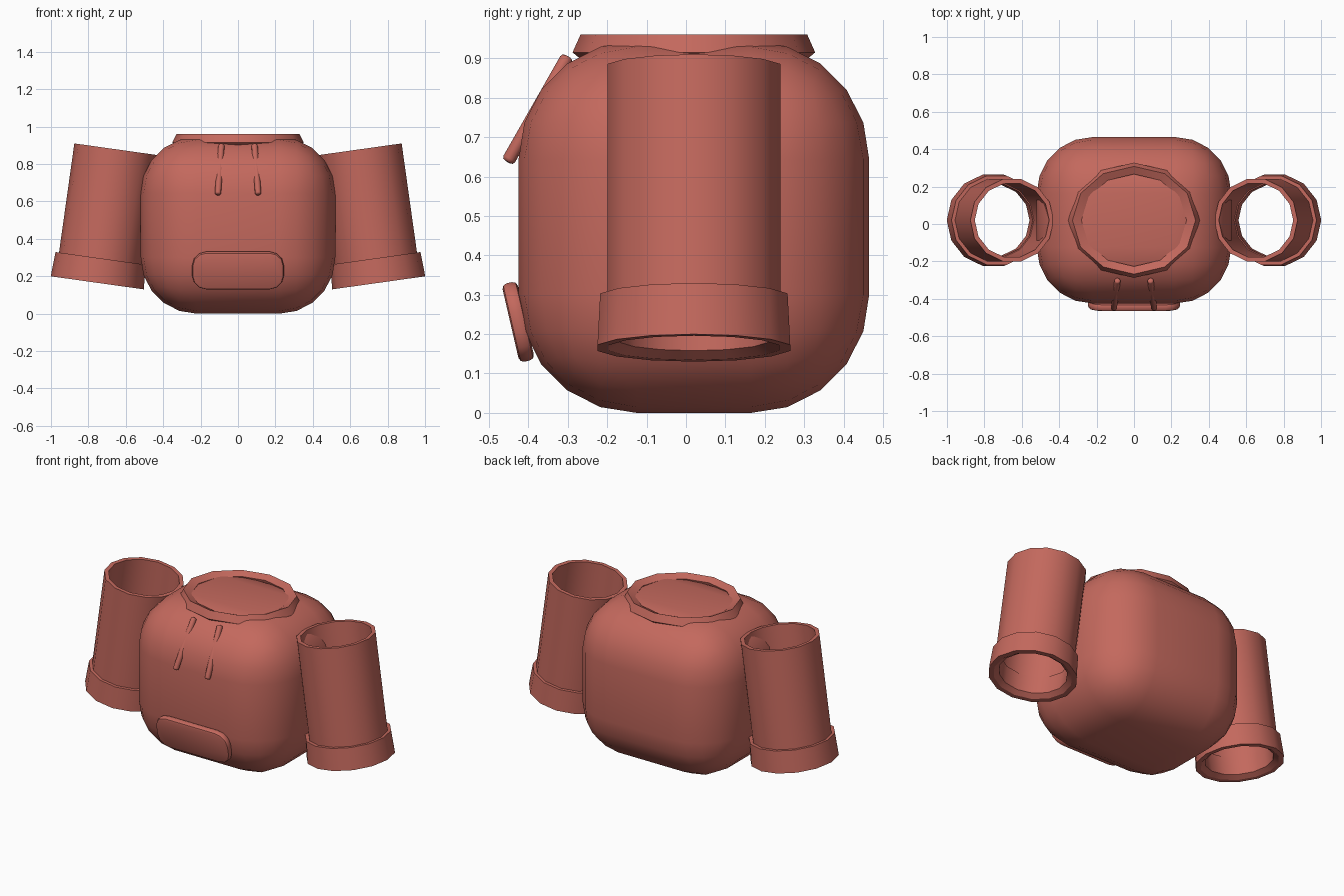
import bpy, bmesh, math
from mathutils import Vector, Matrix

if "Cube" in bpy.data.objects:
    bpy.data.objects.remove(bpy.data.objects["Cube"])

fabric = bpy.data.materials.new("red_fabric")
fabric.diffuse_color = (0.55, 0.14, 0.11, 1)
fabric.use_nodes = True
fabric.node_tree.nodes["Principled BSDF"].inputs["Base Color"].default_value = fabric.diffuse_color


def finish(name, bm, matrix=Matrix(), angle=35):
    bm.transform(matrix)
    bmesh.ops.recalc_face_normals(bm, faces=bm.faces)
    mesh = bpy.data.meshes.new(name)
    bm.to_mesh(mesh)
    bm.free()
    ob = bpy.data.objects.new(name, mesh)
    bpy.context.collection.objects.link(ob)
    mesh.materials.append(fabric)
    bpy.ops.object.select_all(action='DESELECT')
    ob.select_set(True)
    bpy.context.view_layer.objects.active = ob
    bpy.ops.object.shade_smooth_by_angle(angle=math.radians(angle))
    return ob


def lathe(name, profile, sides, matrix=Matrix(), sx=1, sy=1, angle=35):
    """Revolve a closed (radius, height) section about z."""
    bm = bmesh.new()
    rings = []
    for i in range(sides):
        a = 2 * math.pi * i / sides
        rings.append([bm.verts.new((r * sx * math.cos(a), r * sy * math.sin(a), h))
                      for r, h in profile])
    n = len(profile)
    for i in range(sides):
        p, q = rings[i], rings[(i + 1) % sides]
        for j in range(n):
            k = (j + 1) % n
            bm.faces.new((p[j], q[j], q[k], p[k]))
    return finish(name, bm, matrix, angle)


# Torso: heavily rounded box
bm = bmesh.new()
bmesh.ops.create_cube(bm, size=1)
bm.transform(Matrix.Translation((0, 0.02, 0.474)) @ Matrix.Diagonal((1.04, 0.89, 0.944, 1)))
bmesh.ops.bevel(bm, geom=bm.edges[:], offset=0.3, segments=5, profile=0.5, affect='EDGES')
bm.transform(Matrix.Translation((0, 0, -min(v.co.z for v in bm.verts))))
finish("torso", bm)

# Neck ring: oval collar around the flat top
lathe("collar", [(1.0, 0.915), (0.935, 0.96), (0.80, 0.94), (0.86, 0.88)], 12,
      Matrix.Translation((0, 0.02, 0)), 0.352, 0.308, 60)

# Sleeves and cuffs: open tubes tilted outwards at the bottom
for side, sx in (("left", -1), ("right", 1)):
    place = (Matrix.Translation((sx * 0.7525, 0.02, 0.165))
             @ Matrix.Rotation(math.radians(-8 * sx), 4, 'Y'))
    lathe(side + "_sleeve", [(0.225, 0.03), (0.225, 0.721), (0.201, 0.721), (0.201, 0.03)],
          14, place)
    lathe(side + "_cuff", [(0.251, 0), (0.244, 0.132), (0.195, 0.132), (0.193, 0.02),
                           (0.222, 0)], 14, place)

# Front pocket: rounded slab leaning with the belly
bm = bmesh.new()
hw, hh, rad = 0.245, 0.102, 0.075
outline = []
for cx, cz, start in ((1, 1, 0), (-1, 1, 90), (-1, -1, 180), (1, -1, 270)):
    for s in range(4):
        a = math.radians(start + 30 * s)
        outline.append(bm.verts.new((cx * (hw - rad) + rad * math.cos(a), 0.02,
                                     cz * (hh - rad) + rad * math.sin(a))))
face = bm.faces.new(outline)
ext = bmesh.ops.extrude_face_region(bm, geom=[face])
bmesh.ops.translate(bm, vec=(0, -0.04, 0),
                    verts=[g for g in ext["geom"] if isinstance(g, bmesh.types.BMVert)])
caps = [f for f in bm.faces if abs(f.normal.y) > 0.9]
bmesh.ops.bevel(bm, geom=list({e for f in caps for e in f.edges}), offset=0.013,
                segments=2, profile=0.5, affect='EDGES')
finish("front_pocket", bm, Matrix.Translation((0, -0.426, 0.231))
       @ Matrix.Rotation(math.radians(13), 4, 'X'))

# Drawstrings: thin rods emerging from the chest
for side, sx in (("left", -1), ("right", 1)):
    top, tip = Vector((sx * 0.088, -0.300, 0.905)), Vector((sx * 0.108, -0.453, 0.637))
    axis = top - tip
    n, r = axis.length, 0.017
    bm = bmesh.new()
    bmesh.ops.create_cone(bm, cap_ends=True, segments=10, radius1=r, radius2=r, depth=n)
    bmesh.ops.bevel(bm, geom=[e for e in bm.edges
                              if abs(e.verts[0].co.z - e.verts[1].co.z) < 1e-5],
                    offset=0.009, segments=2, profile=0.5, affect='EDGES')
    finish(side + "_drawstring", bm, Matrix.Translation((top + tip) / 2)
           @ axis.to_track_quat('Z', 'Y').to_matrix().to_4x4(), 50)
